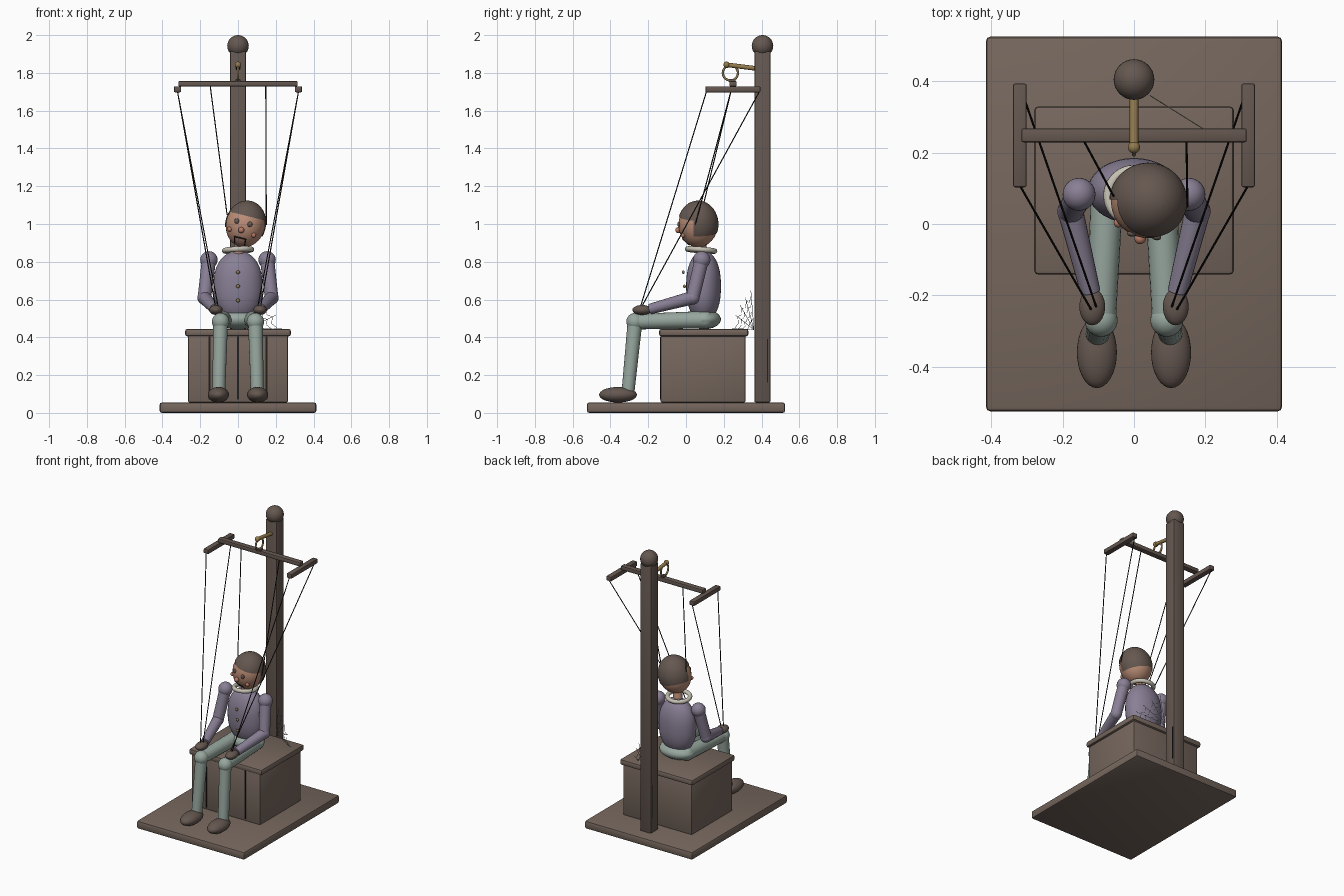
import bpy, bmesh, math
from mathutils import Vector, Matrix

if "Cube" in bpy.data.objects:
    bpy.data.objects.remove(bpy.data.objects["Cube"])


def mat(name, rgb):
    m = bpy.data.materials.new(name)
    m.diffuse_color = (*rgb, 1)
    m.use_nodes = True
    m.node_tree.nodes["Principled BSDF"].inputs["Base Color"].default_value = m.diffuse_color
    return m


WOOD = mat("wood", (0.18, 0.135, 0.11))
DARK = mat("dark wood", (0.13, 0.096, 0.08))
PURPLE = mat("faded purple", (0.25, 0.215, 0.30))
GREEN = mat("faded green", (0.31, 0.385, 0.345))
SKIN = mat("skin", (0.50, 0.27, 0.185))
BLUSH = mat("blush", (0.48, 0.20, 0.13))
BRASS = mat("brass", (0.30, 0.20, 0.075))
CREAM = mat("cream", (0.56, 0.53, 0.45))
BLACK = mat("string black", (0.016, 0.014, 0.013))
GREY = mat("web grey", (0.33, 0.32, 0.31))


def finish(name, bm, m, smooth=True):
    bmesh.ops.recalc_face_normals(bm, faces=bm.faces)
    me = bpy.data.meshes.new(name)
    bm.to_mesh(me)
    bm.free()
    me.materials.append(m)
    ob = bpy.data.objects.new(name, me)
    bpy.context.collection.objects.link(ob)
    if smooth:
        bpy.ops.object.select_all(action='DESELECT')
        ob.select_set(True)
        bpy.context.view_layer.objects.active = ob
        bpy.ops.object.shade_smooth_by_angle(angle=math.radians(40))
    return ob


def box(name, x0, x1, y0, y1, z0, z1, m, bevel=0.0):
    bm = bmesh.new()
    M = Matrix.Translation(((x0 + x1) / 2, (y0 + y1) / 2, (z0 + z1) / 2)) \
        @ Matrix.Diagonal((x1 - x0, y1 - y0, z1 - z0, 1))
    bmesh.ops.create_cube(bm, size=1, matrix=M)
    if bevel:
        bmesh.ops.bevel(bm, geom=bm.edges[:], offset=bevel, segments=2,
                        profile=0.5, affect='EDGES')
    return finish(name, bm, m)


def ball(name, c, r, m, M=None):
    r = r if isinstance(r, tuple) else (r, r, r)
    bm = bmesh.new()
    bmesh.ops.create_uvsphere(bm, u_segments=32, v_segments=16, radius=1,
                              matrix=(M or Matrix()) @ Matrix.Translation(c) @ Matrix.Diagonal((*r, 1)))
    return finish(name, bm, m)


def add_tube(bm, a, b, r1, r2=None, sides=20):
    a, b = Vector(a), Vector(b)
    q = (b - a).to_track_quat('Z', 'Y').to_matrix().to_4x4()
    bmesh.ops.create_cone(bm, cap_ends=True, segments=sides, radius1=r1,
                          radius2=r1 if r2 is None else r2, depth=(b - a).length,
                          matrix=Matrix.Translation((a + b) / 2) @ q)


def tube(name, a, b, m, r1, r2=None, sides=20):
    bm = bmesh.new()
    add_tube(bm, a, b, r1, r2, sides)
    return finish(name, bm, m)


def torus(name, M, R, r, m):
    bm = bmesh.new()
    n, k = 40, 12
    v = [[bm.verts.new(M @ Vector(((R + r * math.cos(b)) * math.cos(a),
                                   (R + r * math.cos(b)) * math.sin(a), r * math.sin(b))))
          for b in (math.tau * j / k for j in range(k))]
         for a in (math.tau * i / n for i in range(n))]
    for i in range(n):
        for j in range(k):
            bm.faces.new((v[i][j], v[(i + 1) % n][j], v[(i + 1) % n][(j + 1) % k], v[i][(j + 1) % k]))
    return finish(name, bm, m)


# stage: base, seat box, post
box("base", -0.415, 0.415, -0.525, 0.525, 0, 0.055, WOOD, 0.012)
box("seat_box", -0.265, 0.265, -0.135, 0.315, 0.055, 0.41, WOOD, 0.008)
box("seat_lid", -0.28, 0.28, -0.142, 0.33, 0.405, 0.445, WOOD, 0.012)
for x in (-0.15, 0, 0.15):
    box("plank_groove", x - 0.005, x + 0.005, -0.138, -0.132, 0.07, 0.405, BLACK)
box("post", -0.043, 0.043, 0.362, 0.447, 0.055, 1.915, DARK, 0.008)
for s in (-1, 1):
    box("post_crack", s * 0.043 - 0.001, s * 0.043 + 0.001, 0.430, 0.435, 0.16, 0.39, BLACK)
ball("post_finial", (0, 0.405, 1.943), 0.057, DARK)

# brass hook, ring and control bars
tube("hook_rod", (0, 0.375, 1.823), (0, 0.215, 1.843), BRASS, 0.012)
ball("hook_tip", (0, 0.215, 1.843), 0.017, BRASS)
torus("hanging_ring", Matrix.Translation((0, 0.235, 1.80)) @ Matrix.Rotation(math.pi / 2, 4, 'Y'),
      0.04, 0.006, BRASS)
box("ring_block", -0.012, 0.012, 0.227, 0.262, 1.752, 1.768, DARK, 0.003)
box("crossbar", -0.316, 0.316, 0.229, 0.268, 1.728, 1.757, DARK, 0.006)
for s in (-1, 1):
    box("side_bar", s * 0.32 - 0.019, s * 0.32 + 0.019, 0.103, 0.394, 1.697, 1.729, DARK, 0.006)

# torso: rounded barrel
bm = bmesh.new()
bmesh.ops.create_uvsphere(bm, u_segments=36, v_segments=24, radius=1)
for v in bm.verts:
    t, h = v.co.z, math.hypot(v.co.x, v.co.y)
    f = max(0, 1 - abs(t) ** 2.4) ** 0.5 / h if h > 1e-4 else 0
    v.co = Vector((v.co.x * f * 0.13, v.co.y * f * 0.092 + 0.093, 0.67 + t * 0.188))
finish("torso", bm, PURPLE)
for z in (0.745, 0.67, 0.595):
    ball("button", (0, -0.008 if z < 0.7 else -0.014, z), (0.01, 0.007, 0.01), BRASS)
ball("pelvis", (0, 0.095, 0.495), (0.125, 0.09, 0.052), GREEN)

# limbs, mirrored
for s in (-1, 1):
    sh, el, ha = (s * 0.154, 0.083, 0.81), (s * 0.178, 0.035, 0.61), (s * 0.122, -0.19, 0.55)
    ball("shoulder", sh, 0.046, PURPLE)
    tube("upper_arm", sh, el, PURPLE, 0.038, 0.036)
    ball("elbow", el, 0.037, PURPLE)
    tube("forearm", el, ha, PURPLE, 0.036, 0.028)
    ball("hand", (s * 0.117, -0.232, 0.545), (0.036, 0.052, 0.026), DARK)
    hip, kn, an = (s * 0.075, 0.10, 0.493), (s * 0.092, -0.27, 0.483), (s * 0.102, -0.307, 0.11)
    ball("hip", hip, 0.047, GREEN)
    tube("thigh", hip, kn, GREEN, 0.046, 0.041)
    ball("knee", kn, 0.046, GREEN)
    tube("shin", kn, an, GREEN, 0.039, 0.034)
    ball("shoe", (s * 0.104, -0.36, 0.096), (0.056, 0.10, 0.041), DARK)

# neck and ruff collar
tube("neck", (0, 0.085, 0.83), (0.02, 0.072, 0.93), SKIN, 0.03)
torus("collar", Matrix.Translation((0, 0.08, 0.862)) @ Matrix.Rotation(-0.08, 4, 'X')
      @ Matrix.Rotation(-0.05, 4, 'Y'), 0.072, 0.014, CREAM)

# head, tilted to one side
HEAD = Matrix.Translation((0.04, 0.064, 0.998)) @ Matrix.Rotation(math.radians(14), 4, 'Y') \
    @ Matrix.Rotation(math.radians(-8), 4, 'Z')
RX, RZ = 0.104, 0.122


def on_face(x, z):
    return Vector((x, -RX * math.sqrt(1 - (x / RX) ** 2 - (z / RZ) ** 2), z))


ball("head", (0, 0, 0), (RX, RX, RZ), SKIN, HEAD)
# hair shell: cap on top, longer at the back
bm = bmesh.new()
bmesh.ops.create_uvsphere(bm, u_segments=40, v_segments=24, radius=1,
                          matrix=Matrix.Diagonal((RX + 0.004, RX + 0.004, RZ + 0.005, 1)))
for co, no in (((0, 0, 0.045), (0, 0, 1)), ((0, 0, -0.04), (0, 0, 1)), ((0, -0.01, 0), (0, 1, 0))):
    bmesh.ops.bisect_plane(bm, geom=bm.verts[:] + bm.edges[:] + bm.faces[:], plane_co=co, plane_no=no)
gone = []
for f in bm.faces:
    c = f.calc_center_median()
    if not (c.z > 0.045 or (c.y > -0.01 and c.z > -0.04)):
        gone.append(f)
bmesh.ops.delete(bm, geom=gone, context='FACES')
bm.transform(HEAD)
finish("hair", bm, DARK)

# face
ball("nose", on_face(0, -0.035) + Vector((0, -0.006, 0)), 0.016, BLUSH, HEAD)
for s in (-1, 1):
    ball("eye", on_face(s * 0.036, 0.006), (0.013, 0.008, 0.014), DARK, HEAD)
    ball("cheek", on_face(s * 0.066, -0.045), 0.013, BLUSH, HEAD)
bm = bmesh.new()
for a, b in (((-0.03, -0.076), (0, -0.076)), ((0, -0.076), (0.03, -0.076)),
             ((-0.03, -0.076), (-0.028, -0.107)), ((0.03, -0.076), (0.028, -0.107))):
    add_tube(bm, HEAD @ on_face(*a), HEAD @ on_face(*b), 0.004, sides=8)
finish("jaw_slits", bm, BLACK)

# strings
for s in (-1, 1):
    ear = HEAD @ Vector((s * 0.108, 0, 0.025))
    tube("hand_string", (s * 0.32, 0.108, 1.70), (s * 0.12, -0.24, 0.565), BLACK, 0.003, sides=8)
    tube("knee_string", (s * 0.32, 0.388, 1.70), (s * 0.098, -0.255, 0.525), BLACK, 0.003, sides=8)
    tube("head_string", (s * 0.147, 0.245, 1.73), ear, BLACK, 0.003, sides=8)

# cobweb between post and lid: spokes and sagging threads
corner, side = Vector((0.045, 0.36, 0.44)), Vector((0.16, -0.1, 0)).normalized()
dirs = [(side * math.cos(a) + Vector((0, 0, math.sin(a)))) * l for a, l in
        ((0.04, 0.22), (0.4, 0.20), (0.75, 0.19), (1.1, 0.19), (1.42, 0.21))]
bm = bmesh.new()
for d in dirs:
    add_tube(bm, corner, corner + d, 0.0013, sides=5)
for t in (0.3, 0.5, 0.7, 0.88):
    for d, e in zip(dirs, dirs[1:]):
        p, q, m = corner + d * t, corner + e * t, corner + (d + e) * t * 0.44
        add_tube(bm, p, m, 0.0011, sides=5)
        add_tube(bm, m, q, 0.0011, sides=5)
finish("cobweb", bm, GREY)
